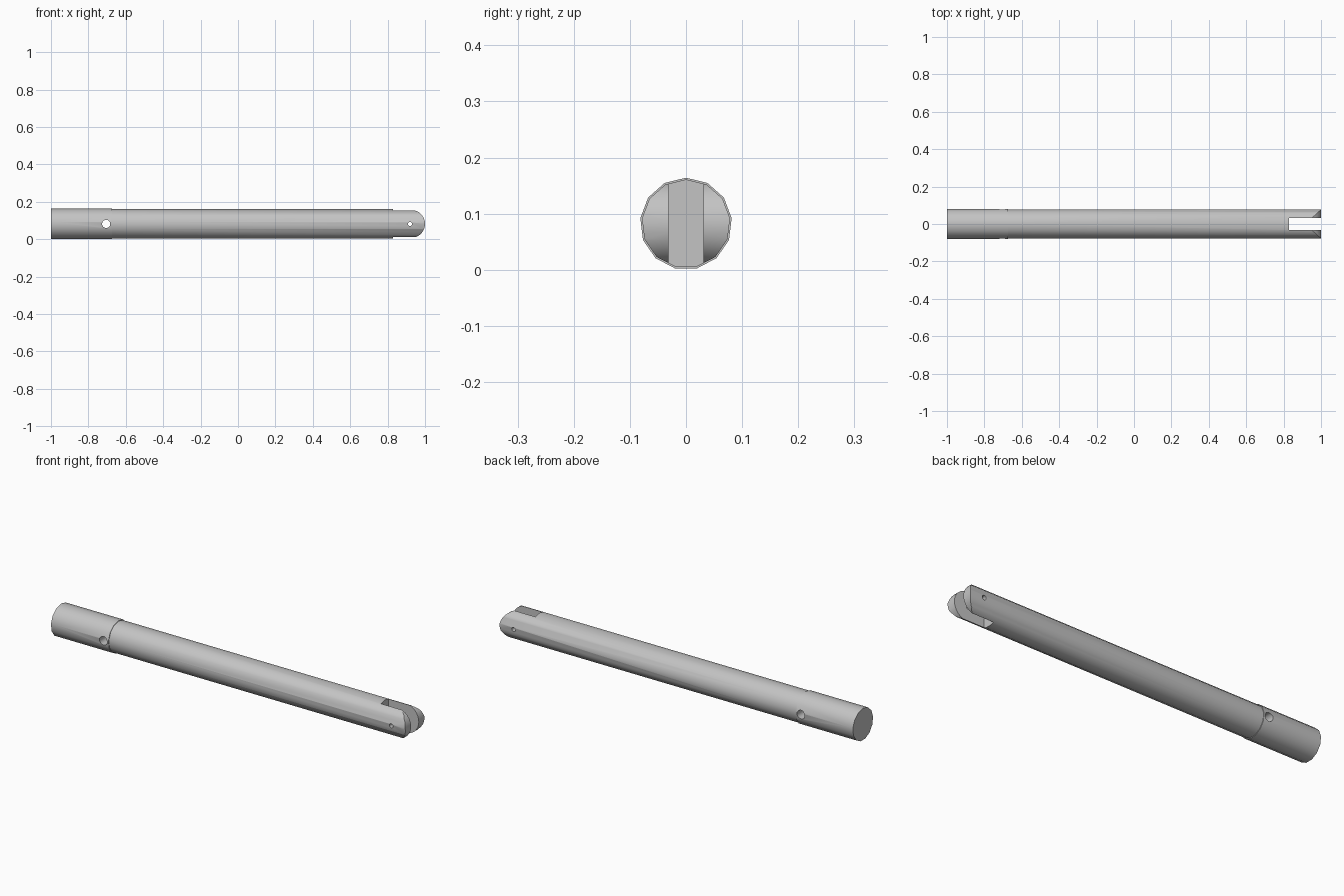
import bpy
import bmesh
from math import sin, cos, pi, radians
from mathutils import Matrix, Vector

default = bpy.data.objects.get("Cube")
if default:
    bpy.data.objects.remove(default, do_unlink=True)

AXIS_Z = 0.082      # height of the rod's axis
SIDES = 13
COLLAR_R, ROD_R = 0.082, 0.079
STEP_X = -0.675     # where the collar meets the rod
SLOT_X = 0.83       # where the fork slot begins
PIVOT_X = 0.925     # centre of the rounded tip

steel = bpy.data.materials.new("plain grey metal")
GREY = (0.55, 0.55, 0.55, 1)
steel.use_nodes = True
steel.diffuse_color = GREY
steel.node_tree.nodes["Principled BSDF"].inputs["Base Color"].default_value = GREY


def add_object(name, bm):
    bmesh.ops.recalc_face_normals(bm, faces=bm.faces)
    mesh = bpy.data.meshes.new(name)
    bm.to_mesh(mesh)
    bm.free()
    mesh.materials.append(steel)
    obj = bpy.data.objects.new(name, mesh)
    bpy.context.collection.objects.link(obj)
    return obj


def prism(name, points, offset):
    """Extrude a closed loop of points along an offset."""
    bm = bmesh.new()
    face = bm.faces.new([bm.verts.new(p) for p in points])
    top = bmesh.ops.extrude_face_region(bm, geom=[face])["geom"]
    verts = [v for v in top if isinstance(v, bmesh.types.BMVert)]
    bmesh.ops.translate(bm, verts=verts, vec=offset)
    return add_object(name, bm)


def cross_hole(name, x, radius):
    """Cutter for a round hole running front to back."""
    ring = [(x + radius * cos(2 * pi * i / 16), -0.2,
             AXIS_Z + radius * sin(2 * pi * i / 16)) for i in range(16)]
    return prism(name, ring, (0, 0.4, 0))


# Stepped rod: collar and shaft in one skin
bm = bmesh.new()
rings = []
for x, r in ((-1, COLLAR_R), (STEP_X, COLLAR_R), (STEP_X, ROD_R), (1.05, ROD_R)):
    rings.append([bm.verts.new((x, r * sin(2 * pi * i / SIDES),
                                AXIS_Z + r * cos(2 * pi * i / SIDES)))
                  for i in range(SIDES)])
for a, b in zip(rings, rings[1:]):
    for i in range(SIDES):
        j = (i + 1) % SIDES
        bm.faces.new((a[i], a[j], b[j], b[i]))
bm.faces.new(rings[0])
bm.faces.new(rings[-1])
rod = add_object("forked_rod", bm)

# Rounded tip outline, kept by intersection
TIP_R = 0.075
arc = [(PIVOT_X + TIP_R * sin(pi * i / 16), -0.2,
        AXIS_Z + TIP_R * cos(pi * i / 16)) for i in range(17)]
outline = [(-1.2, -0.2, -0.2), (-1.2, -0.2, 0.4), (PIVOT_X, -0.2, 0.4)]
outline += arc + [(PIVOT_X, -0.2, -0.2)]
tip = prism("tip_outline", outline, (0, 0.4, 0))

# Fork slot and the two cross holes
SLOT_HALF = 0.031
slot = prism("fork_slot", [(SLOT_X, -SLOT_HALF, -0.2), (1.2, -SLOT_HALF, -0.2),
                           (1.2, SLOT_HALF, -0.2), (SLOT_X, SLOT_HALF, -0.2)],
             (0, 0, 0.6))
cutters = [(tip, 'INTERSECT'), (slot, 'DIFFERENCE'),
           (cross_hole("collar_hole", -0.705, 0.022), 'DIFFERENCE'),
           (cross_hole("pin_hole", 0.92, 0.011), 'DIFFERENCE')]

bpy.ops.object.select_all(action='DESELECT')
rod.select_set(True)
bpy.context.view_layer.objects.active = rod
for cutter, operation in cutters:
    cutter.hide_render = True
    mod = rod.modifiers.new(cutter.name, 'BOOLEAN')
    mod.operation = operation
    mod.solver = 'EXACT'
    mod.object = cutter
    bpy.ops.object.modifier_apply(modifier=mod.name)
    bpy.data.objects.remove(cutter, do_unlink=True)

bpy.ops.object.shade_smooth_by_angle(angle=radians(30))
